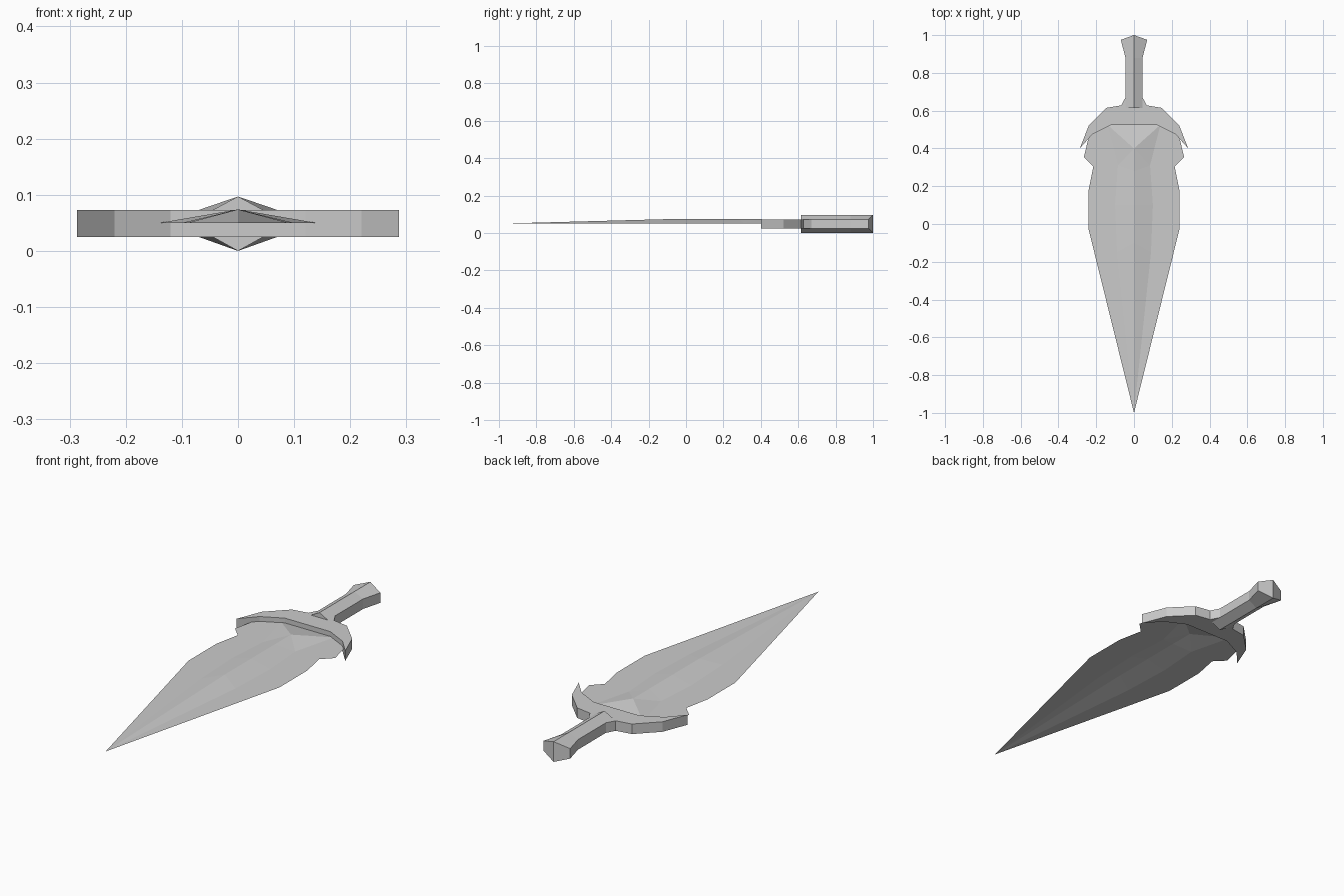
import bpy
import bmesh

cube = bpy.data.objects.get("Cube")
if cube:
    bpy.data.objects.remove(cube, do_unlink=True)

steel = bpy.data.materials.new("plain grey")
steel.use_nodes = True
GREY = (0.6, 0.6, 0.6, 1)
steel.diffuse_color = GREY
steel.node_tree.nodes["Principled BSDF"].inputs["Base Color"].default_value = GREY

EDGE, TOP, BOTTOM, SPINE = 0.05, 0.073, 0.025, 0.074


def finish(name, bm):
    mesh = bpy.data.meshes.new(name)
    bm.to_mesh(mesh)
    bm.free()
    mesh.materials.append(steel)
    obj = bpy.data.objects.new(name, mesh)
    bpy.context.collection.objects.link(obj)
    return obj


# Blade: a thin faceted sheet, raised along the spine, built as one half and mirrored
bm = bmesh.new()
tip = bm.verts.new((0, -1, EDGE))
spine = [bm.verts.new((0, y, SPINE)) for y in (-0.1, 0.1, 0.28, 0.4)]
back = bm.verts.new((0, 0.525, EDGE))
rim = [bm.verts.new((x, y, EDGE)) for x, y in
       ((0.09, -0.15), (0.1, 0.1), (0.085, 0.31), (0.14, 0.525))]
outer = [bm.verts.new((x, y, EDGE)) for x, y in
         ((0.24, -0.03), (0.24, 0.18), (0.215, 0.305),
          (0.265, 0.355), (0.24, 0.46), (0.2, 0.53))]
for face in (
    (tip, rim[0], spine[0]),
    (spine[0], rim[0], rim[1], spine[1]),
    (spine[1], rim[1], rim[2], spine[2]),
    (spine[2], rim[2], spine[3]),
    (spine[3], rim[2], rim[3]),
    (spine[3], rim[3], back),
    (tip, outer[0], rim[0]),
    (rim[0], outer[0], outer[1], rim[1]),
    (rim[1], outer[1], outer[2], rim[2]),
    (rim[2], outer[2], outer[3], outer[4], rim[3]),
    (rim[3], outer[4], outer[5]),
):
    bm.faces.new(face)
blade = finish("blade", bm)
mirror = blade.modifiers.new("mirror", "MIRROR")
mirror.use_clip = True

# Guard: a crescent plate with swept horns and a short neck
half = [(0.12, 0.525), (0.22, 0.475), (0.287, 0.4), (0.24, 0.52),
        (0.145, 0.615), (0.068, 0.628), (0.045, 0.67)]
outline = half + [(-x, y) for x, y in reversed(half)]
bm = bmesh.new()
plate = bm.faces.new([bm.verts.new((x, y, BOTTOM)) for x, y in outline])
lift = bmesh.ops.extrude_face_region(bm, geom=[plate])
bmesh.ops.translate(bm, vec=(0, 0, TOP - BOTTOM),
                    verts=[v for v in lift["geom"] if isinstance(v, bmesh.types.BMVert)])
bmesh.ops.recalc_face_normals(bm, faces=bm.faces)
finish("guard", bm)

# Grip: six-sided rod with top and bottom ridges, flaring to a pointed pommel
bm = bmesh.new()
rings = []
for y, w, end_y in ((0.615, 0.045, 0.615), (0.88, 0.045, 0.88), (0.975, 0.07, 1.0)):
    rings.append([bm.verts.new(p) for p in (
        (0, end_y, 0.097), (w, y, TOP), (w, y, BOTTOM),
        (0, end_y, 0), (-w, y, BOTTOM), (-w, y, TOP))])
for a, b in zip(rings, rings[1:]):
    for i in range(6):
        j = (i + 1) % 6
        bm.faces.new((a[i], a[j], b[j], b[i]))
bm.faces.new(rings[0])
for s in (0, 3):
    bm.faces.new([rings[-1][(s + k) % 6] for k in range(4)])
bmesh.ops.recalc_face_normals(bm, faces=bm.faces)
finish("grip", bm)
